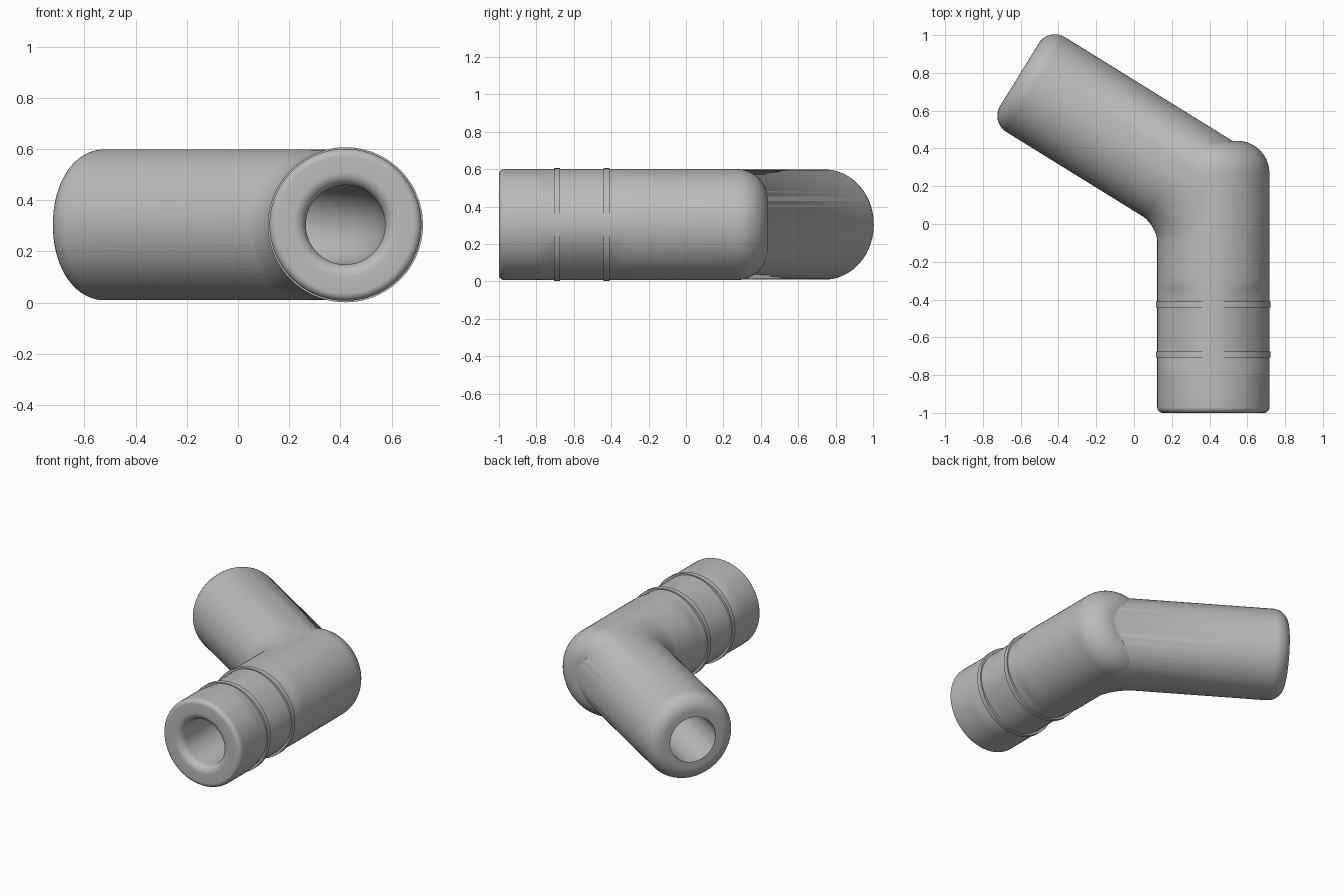
import bpy, bmesh, math
from mathutils import Vector

cube = bpy.data.objects.get("Cube")
if cube:
    bpy.data.objects.remove(cube, do_unlink=True)

grey = bpy.data.materials.new("plain grey")
grey.use_nodes = True
grey.diffuse_color = (0.5, 0.5, 0.5, 1)
grey.node_tree.nodes["Principled BSDF"].inputs["Base Color"].default_value = (0.5, 0.5, 0.5, 1)

SIDES = 72
UP = Vector((0, 0, 1))
PIVOT = Vector((0.42, 0.156, 0.304))
FWD = Vector((0, 1, 0))
ARM = Vector((-0.85, 0.526, 0)).normalized()
BEND = FWD.angle(ARM)


def sweep(name, rings, loop=False, dent=lambda c: 0):
    """Skin circles given as (centre, direction, radius)."""
    bm = bmesh.new()
    rows = []
    for c, d, r in rings:
        side = d.cross(UP).normalized()
        row = []
        for i in range(SIDES):
            a = math.tau * i / SIDES
            rr = r - dent(c) * math.sin(2 * a) ** 2
            row.append(bm.verts.new(c + rr * (side * math.cos(a) + UP * math.sin(a))))
        rows.append(row)
    pairs = list(zip(rows, rows[1:]))
    if loop:
        pairs.append((rows[-1], rows[0]))
    else:
        bm.faces.new(rows[0])
        bm.faces.new(rows[-1])
    for p, q in pairs:
        for i in range(SIDES):
            j = (i + 1) % SIDES
            bm.faces.new((p[i], p[j], q[j], q[i]))
    bmesh.ops.recalc_face_normals(bm, faces=bm.faces)
    me = bpy.data.meshes.new(name)
    bm.to_mesh(me)
    bm.free()
    me.materials.append(grey)
    ob = bpy.data.objects.new(name, me)
    bpy.context.collection.objects.link(ob)
    return ob


def rounded_end(end, d, r, c, steps=10):
    """Rings that round off a tube towards its end."""
    out = []
    for k in range(steps + 1):
        t = math.pi / 2 * k / steps
        out.append((end - d * c * (1 - math.sin(t)), d, r - c * (1 - math.cos(t))))
    return out


def bend_rings(radius, bend_r, steps=20):
    """Rings around the elbow, tangent to both tubes."""
    start = PIVOT - FWD * bend_r * math.tan(BEND / 2)
    out = []
    for k in range(steps + 1):
        a = BEND * k / steps
        out.append((start + Vector((math.cos(a) - 1, math.sin(a), 0)) * bend_r,
                    Vector((-math.sin(a), math.cos(a), 0)), radius))
    return out


def combine(target, other, operation):
    mod = target.modifiers.new(operation, 'BOOLEAN')
    mod.operation, mod.solver, mod.object = operation, 'EXACT', other
    bpy.context.view_layer.objects.active = target
    bpy.ops.object.modifier_apply(modifier=mod.name)
    bpy.data.objects.remove(other, do_unlink=True)


def smooth(ob):
    bpy.ops.object.select_all(action='DESELECT')
    ob.select_set(True)
    bpy.context.view_layer.objects.active = ob
    bpy.ops.object.shade_smooth_by_angle(angle=math.radians(35))


def on_axis(y):
    return Vector((PIVOT.x, y, PIVOT.z))


def grip_dent(c):
    """Shallow diagonal hollows under the bands."""
    t = (c.y + 0.8) / 0.52
    return 0.012 * min(1, 4 * math.sin(math.pi * t) ** 2) if 0 < t < 1 else 0


# Front tube with a softened mouth and a domed elbow end
mouth, dome = on_axis(-1), on_axis(0.44)
rings = [(c, FWD, r) for c, d, r in reversed(rounded_end(mouth, -FWD, 0.297, 0.03))]
rings += [(on_axis(-0.9 + 0.02 * k), FWD, 0.297) for k in range(36)]
rings += rounded_end(dome, FWD, 0.297, 0.17)
body = sweep("elbow_pipe", rings, dent=grip_dent)

# Angled tube with a large rounded rim
tip = PIVOT + ARM * 1.207
arm = sweep("angled_tube", [(PIVOT, ARM, 0.295)] + rounded_end(tip, ARM, 0.295, 0.1))
combine(body, arm, 'UNION')

# Inner corner fillet
combine(body, sweep("elbow_fillet", bend_rings(0.293, 0.5)), 'UNION')

# Curved bore, flared at the mouth
flare = [(on_axis(-1.02), FWD, 0.205)]
flare += [(c, FWD, 0.36 - r) for c, d, r in reversed(rounded_end(mouth, -FWD, 0.205, 0.05))]
bore = sweep("bore", flare + bend_rings(0.155, 0.5) + [(tip + ARM * 0.05, ARM, 0.155)])
combine(body, bore, 'DIFFERENCE')
smooth(body)

# Two thin bands around the front tube
for name, y in (("front_band", -0.69), ("rear_band", -0.425)):
    corners = ((-0.016, 0.27), (-0.016, 0.303), (0.016, 0.303), (0.016, 0.27))
    smooth(sweep(name, [(on_axis(y + dy), FWD, r) for dy, r in corners], loop=True))
